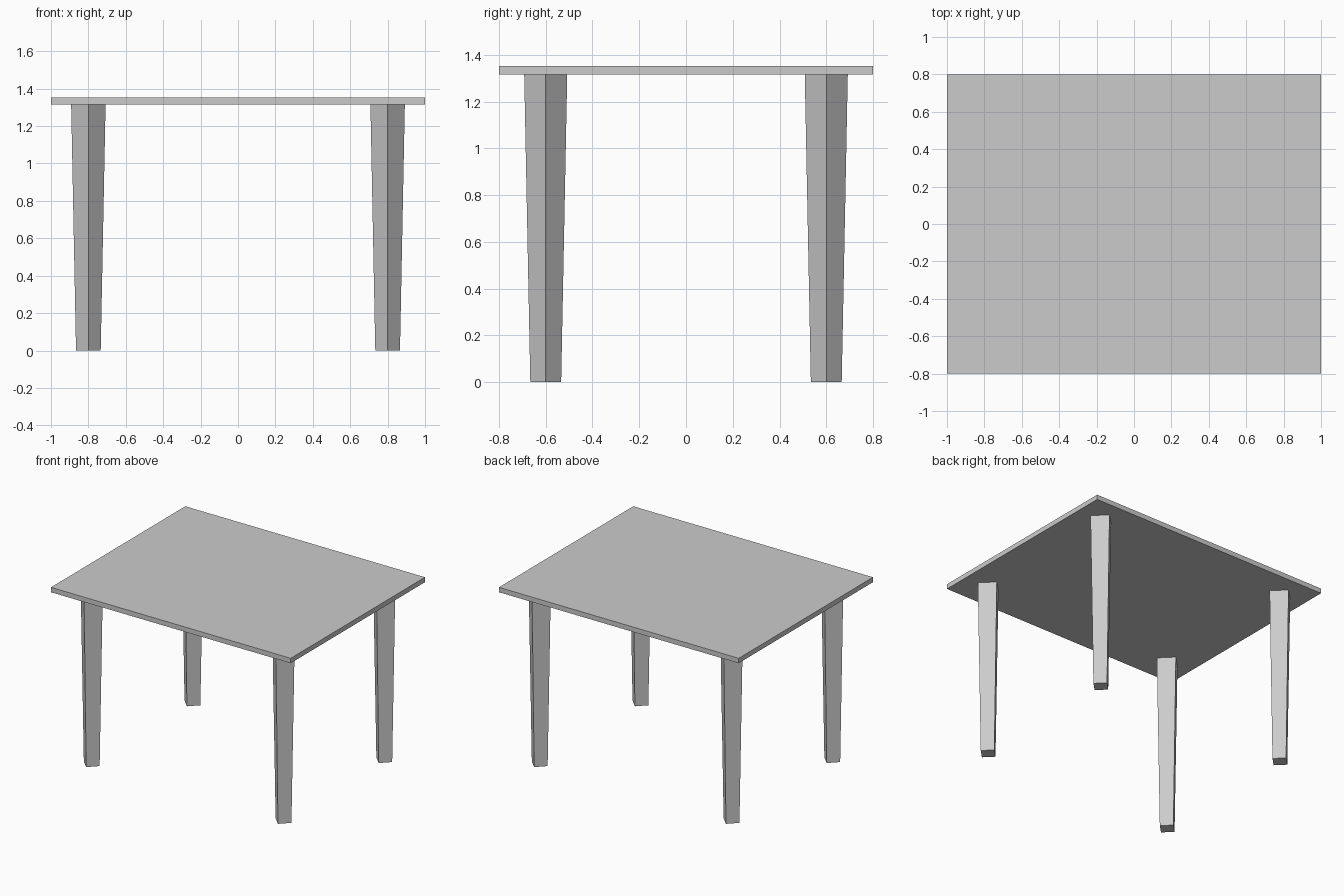
import bpy

if "Cube" in bpy.data.objects:
    bpy.data.objects.remove(bpy.data.objects["Cube"])

TOP_Z, THICK = 1.353, 0.037
LEG_H = TOP_Z - THICK

# Table top slab
bpy.ops.mesh.primitive_cube_add(size=1, location=(0, 0, TOP_Z - THICK / 2))
top = bpy.context.object
top.name = "table_top"
top.scale = (2.0, 1.6, THICK)
bpy.ops.object.transform_apply(location=False, rotation=False, scale=True)

# Four tapered square legs, turned with their corners facing front and side
for side, x in (("left", -0.8), ("right", 0.8)):
    for end, y in (("front", -0.6), ("back", 0.6)):
        bpy.ops.mesh.primitive_cone_add(vertices=4, radius1=0.066, radius2=0.092,
                                        depth=LEG_H, location=(x, y, LEG_H / 2))
        bpy.context.object.name = f"{end}_{side}_leg"
